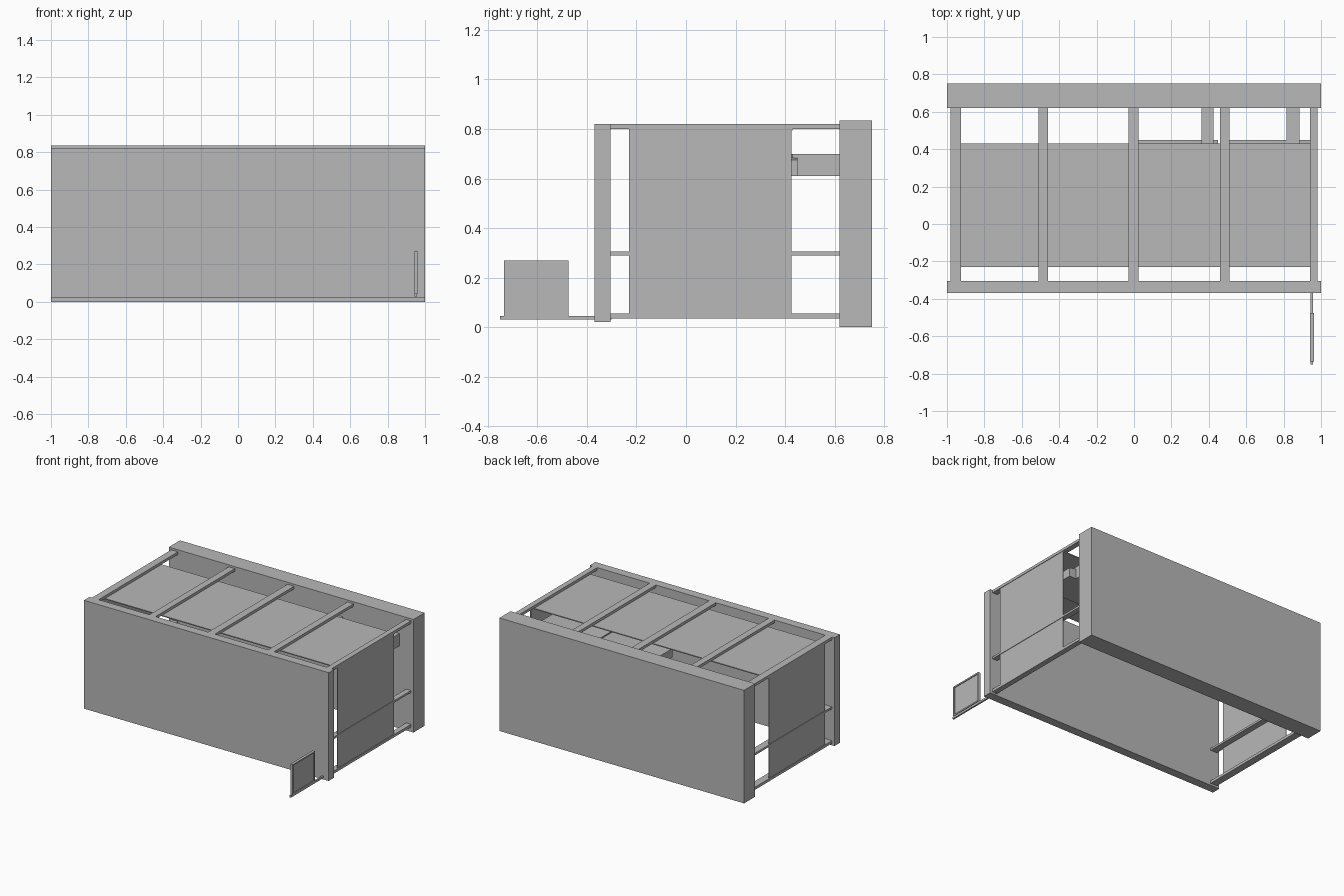
import bpy
import bmesh
import math

cube = bpy.data.objects.get("Cube")
if cube:
    bpy.data.objects.remove(cube, do_unlink=True)

grey = bpy.data.materials.new("plain grey")
grey.use_nodes = True
colour = (0.48, 0.48, 0.48, 1)
grey.diffuse_color = colour
grey.node_tree.nodes["Principled BSDF"].inputs["Base Color"].default_value = colour


def finish(name, bm):
    mesh = bpy.data.meshes.new(name)
    bmesh.ops.recalc_face_normals(bm, faces=bm.faces)
    bm.to_mesh(mesh)
    bm.free()
    mesh.materials.append(grey)
    obj = bpy.data.objects.new(name, mesh)
    bpy.context.collection.objects.link(obj)
    return obj


def box(name, x, y, z):
    """Box from (min, max) ranges on each axis."""
    bm = bmesh.new()
    bmesh.ops.create_cube(bm, size=1)
    for v in bm.verts:
        v.co = [r[0] if c < 0 else r[1] for c, r in zip(v.co, (x, y, z))]
    return finish(name, bm)


# Long walls
front_y, back_y = -0.305, 0.62
box("front_wall", (-1, 1), (-0.37, front_y), (0.02, 0.82))
box("back_wall", (-1, 1), (back_y, 0.75), (0, 0.835))

# Cross beams over the top
span = (front_y, back_y)
left_end, right_end = (0.94, 0.98), (-0.98, -0.925)
for i, x in enumerate((right_end, (-0.51, -0.46), (-0.03, 0.025), (0.46, 0.51), left_end)):
    box(f"top_beam_{i + 1}", x, span, (0.8, 0.82))

# Rails and thin panel at each end
panel_y = (-0.23, 0.425)
for side, x in (("left", left_end), ("right", right_end)):
    box(f"{side}_middle_rail", x, span, (0.29, 0.305))
    box(f"{side}_bottom_rail", x, span, (0.035, 0.055))
    inner, outer = (0.971, 0.976) if side == "left" else (-0.971, -0.976)
    box(f"{side}_end_panel", (min(inner, outer), max(inner, outer)), panel_y, (0.055, 0.8))

# Roof sheet
box("roof_panel", (-0.976, 0.976), (panel_y[0], 0.43), (0.793, 0.8))


# Padded shelf behind the roof edge: two sections with softly arched tops
def pad(name, x0, x1, y0, y1, z0, z1, steps=10):
    bm = bmesh.new()
    ring = [bm.verts.new((x0, y0, z0)), bm.verts.new((x1, y0, z0))]
    for i in range(steps + 1):
        t = i / steps
        z = z1 - 0.025 * (1 - math.sin(math.pi * t))
        ring.append(bm.verts.new((x1 + (x0 - x1) * t, y0, z)))
    face = bm.faces.new(ring)
    out = bmesh.ops.extrude_face_region(bm, geom=[face])
    for v in out["geom"]:
        if isinstance(v, bmesh.types.BMVert):
            v.co.y = y1
    return finish(name, bm)


pad("shelf_pad_left", 0.46, 0.94, 0.2, 0.45, 0.61, 0.7)
pad("shelf_pad_right", -0.03, 0.45, 0.2, 0.45, 0.61, 0.7)
for i, x in enumerate(((0.36, 0.425), (0.815, 0.885))):
    box(f"shelf_bracket_{i + 1}", x, (0.43, back_y), (0.61, 0.7))

# Small framed board on an arm in front
box("sign_arm", (0.945, 0.957), (-0.75, -0.3), (0.03, 0.045))
sy, sz, w = (-0.735, -0.475), (0.045, 0.27), 0.01
sx = (0.942, 0.962)
box("sign_panel", (0.948, 0.956), sy, sz)
box("sign_frame_top", sx, sy, (sz[1] - w, sz[1]))
box("sign_frame_bottom", sx, sy, (sz[0], sz[0] + w))
box("sign_frame_front", sx, (sy[0], sy[0] + w), sz)
box("sign_frame_back", sx, (sy[1] - w, sy[1]), sz)
